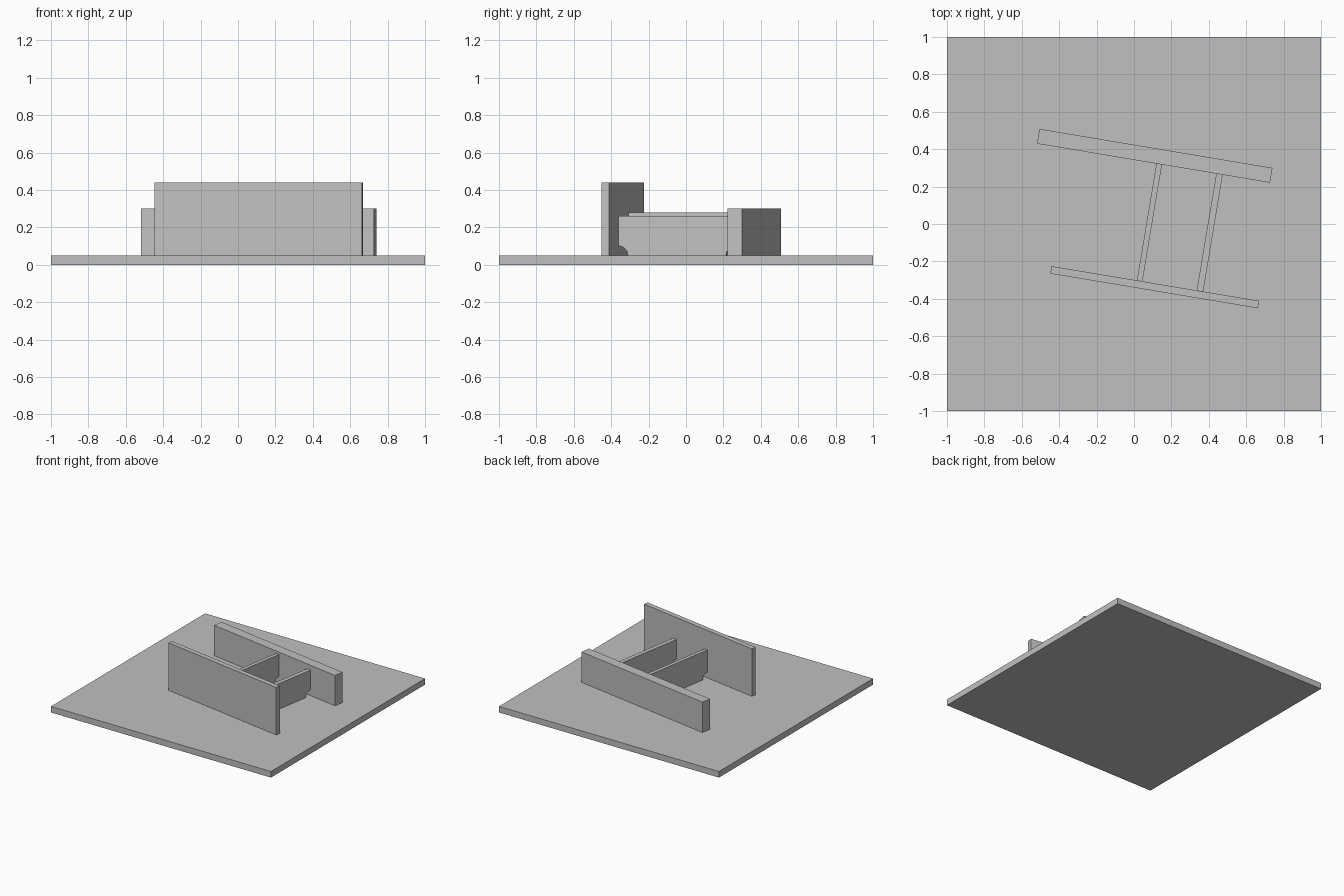
import bpy, bmesh
from math import radians, sin, cos, pi
from mathutils import Matrix

cube = bpy.data.objects.get("Cube")
if cube:
    bpy.data.objects.remove(cube, do_unlink=True)

grey = bpy.data.materials.new("plain grey")
grey.use_nodes = True
colour = (0.53, 0.53, 0.53, 1)
grey.diffuse_color = colour
grey.node_tree.nodes["Principled BSDF"].inputs["Base Color"].default_value = colour

BASE = 0.05                                  # top of the base plate
TURN = Matrix.Rotation(radians(-9.5), 4, "Z")  # the walls and ribs share one turn


def panel(name, profile, thickness, axis, centre, turn=TURN):
    """Extrude a side profile (run, height) along x or y, centred on its run."""
    bm = bmesh.new()
    half = thickness / 2
    if axis == "x":
        verts = [bm.verts.new((-half, r, z)) for r, z in profile]
        step = (thickness, 0, 0)
    else:
        verts = [bm.verts.new((r, -half, z)) for r, z in profile]
        step = (0, thickness, 0)
    face = bm.faces.new(verts)
    new = bmesh.ops.extrude_face_region(bm, geom=[face])["geom"]
    bmesh.ops.translate(bm, vec=step, verts=[v for v in new if isinstance(v, bmesh.types.BMVert)])
    bmesh.ops.recalc_face_normals(bm, faces=bm.faces)
    mesh = bpy.data.meshes.new(name)
    bm.to_mesh(mesh)
    bm.free()
    mesh.materials.append(grey)
    obj = bpy.data.objects.new(name, mesh)
    bpy.context.collection.objects.link(obj)
    obj.matrix_world = turn @ Matrix.Translation((*centre, 0))
    return obj


def rectangle(length, bottom, top):
    h = length / 2
    return [(-h, bottom), (h, bottom), (h, top), (-h, top)]


def notched(length, top, radius=0.05, steps=10):
    """Rectangle whose two lower corners are cut by quarter circles."""
    h = length / 2
    arc = [(h - radius * cos(i * pi / 2 / steps), BASE + radius * sin(i * pi / 2 / steps))
           for i in range(steps + 1)]
    right = arc + [(h, top)]
    return right + [(-r, z) for r, z in reversed(right)]


# Base plate
panel("base_plate", rectangle(2, 0, BASE), 2, "y", (0, 0), Matrix.Identity(4))

# Tall thin front wall and low thick back wall
panel("front_wall", rectangle(1.125, BASE, 0.44), 0.04, "y", (0.165, -0.315))
panel("back_wall", rectangle(1.263, BASE, 0.30), 0.08, "y", (0.049, 0.378))

# Cross ribs between the walls, with drain notches at the lower corners
panel("rib_inner", notched(0.633, 0.28), 0.03, "x", (0.08, 0.022))
panel("rib_outer", notched(0.633, 0.26), 0.035, "x", (0.407, 0.022))
